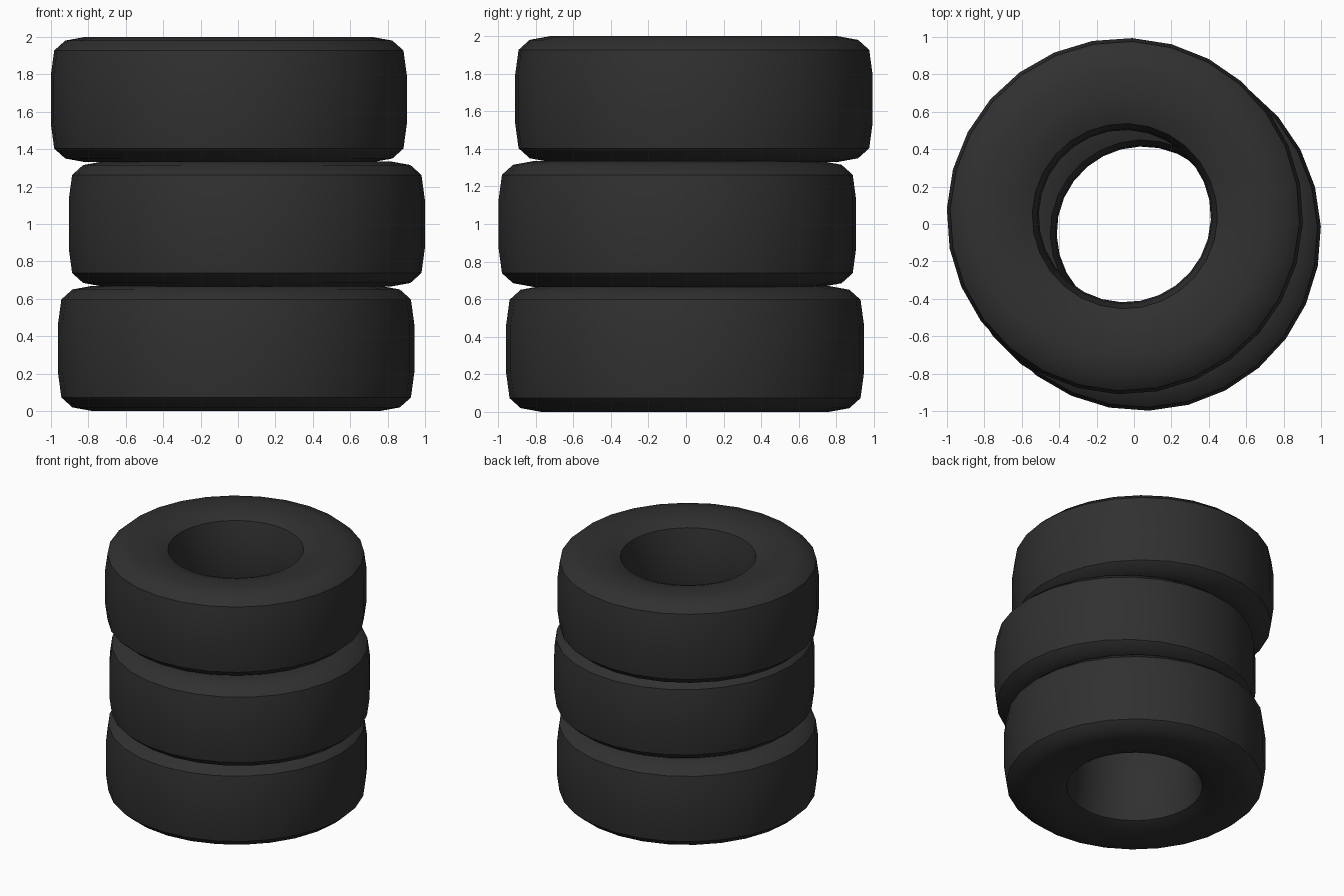
import bpy, bmesh, math

if "Cube" in bpy.data.objects:
    bpy.data.objects.remove(bpy.data.objects["Cube"])

rubber = bpy.data.materials.new("dark rubber")
rubber.diffuse_color = (0.03, 0.03, 0.03, 1)
rubber.use_nodes = True
rubber.node_tree.nodes["Principled BSDF"].inputs["Base Color"].default_value = rubber.diffuse_color

SIDES = 28
# upper half of the tyre section (radius, height), from tread middle to bore middle
HALF = [(0.952, 0.13), (0.934, 0.262), (0.875, 0.315), (0.765, 0.335),
        (0.64, 0.331), (0.56, 0.318), (0.495, 0.292), (0.468, 0.16)]
PROFILE = HALF + [(0.46, 0)] + [(r, -z) for r, z in reversed(HALF)]


def tyre(name, x, y, z, turn):
    """Closed section swept around the vertical axis."""
    bm = bmesh.new()
    rings = []
    for i in range(SIDES):
        a = 2 * math.pi * i / SIDES + math.radians(turn)
        rings.append([bm.verts.new((r * math.cos(a), r * math.sin(a), h)) for r, h in PROFILE])
    n = len(PROFILE)
    for i in range(SIDES):
        a, b = rings[i], rings[(i + 1) % SIDES]
        for j in range(n):
            k = (j + 1) % n
            bm.faces.new((a[j], b[j], b[k], a[k]))
    bmesh.ops.recalc_face_normals(bm, faces=bm.faces)
    me = bpy.data.meshes.new(name)
    bm.to_mesh(me)
    bm.free()
    me.materials.append(rubber)
    ob = bpy.data.objects.new(name, me)
    ob.location = (x, y, z)
    bpy.context.collection.objects.link(ob)
    bpy.ops.object.select_all(action='DESELECT')
    ob.select_set(True)
    bpy.context.view_layer.objects.active = ob
    bpy.ops.object.shade_smooth_by_angle(angle=math.radians(36))


# loose stack of three tyres
tyre("bottom_tyre", -0.01, -0.005, 0.335, 0)
tyre("middle_tyre", 0.047, -0.046, 1.0, 2)
tyre("top_tyre", -0.049, 0.042, 1.665, -2.4)
